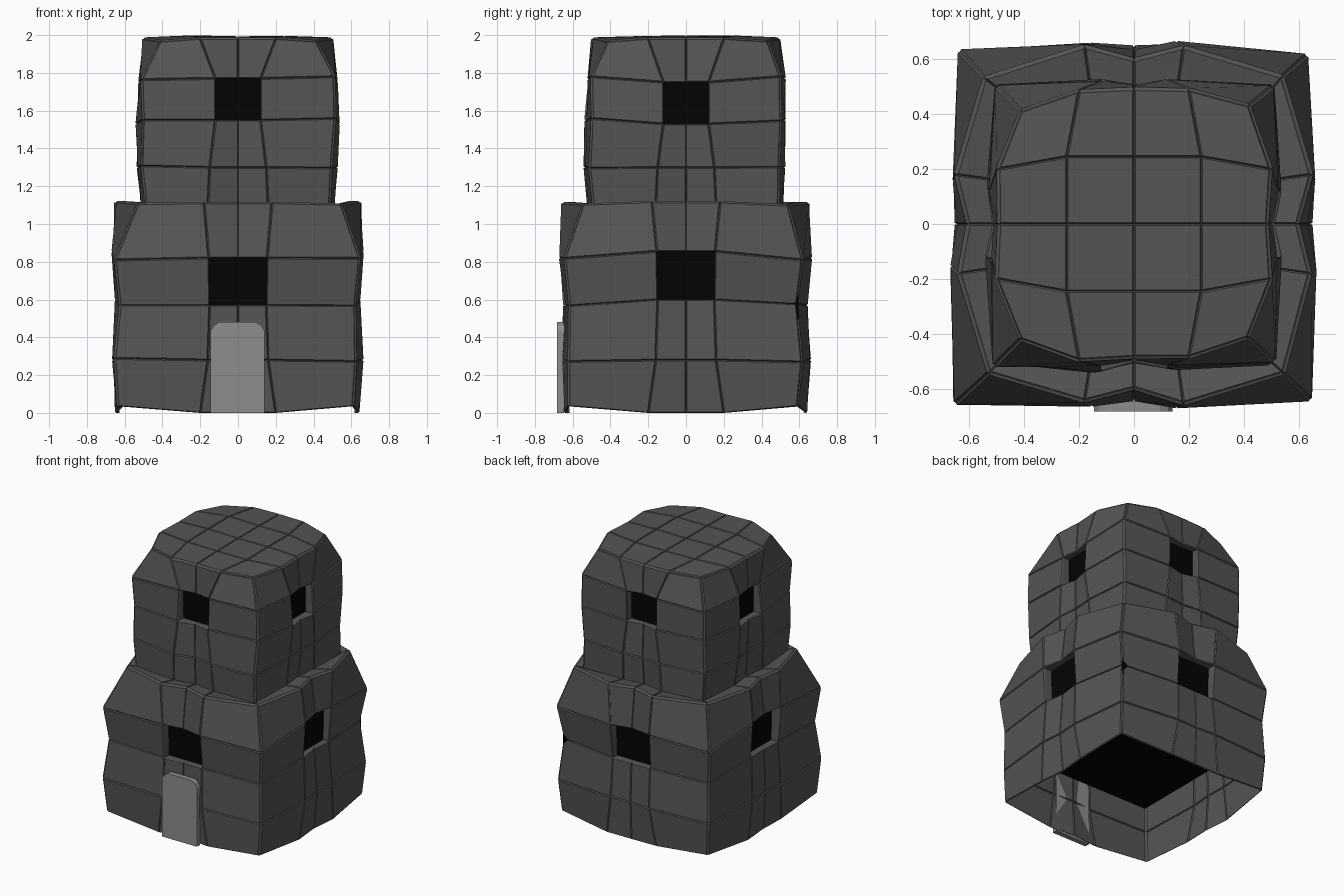
import bpy, bmesh, random
from mathutils import Vector

if "Cube" in bpy.data.objects:
    bpy.data.objects.remove(bpy.data.objects["Cube"])

random.seed(7)


def material(name, rgb):
    m = bpy.data.materials.new(name)
    m.diffuse_color = (*rgb, 1)
    m.use_nodes = True
    m.node_tree.nodes["Principled BSDF"].inputs["Base Color"].default_value = m.diffuse_color
    return m


STONE = material("dark grey stone", (0.09, 0.09, 0.09))
DOOR = material("light grey door", (0.27, 0.27, 0.27))
BLACK = material("black interior", (0.001, 0.001, 0.001))


def finish(bm, name, mat):
    me = bpy.data.meshes.new(name)
    bm.to_mesh(me)
    bm.free()
    me.materials.append(mat)
    ob = bpy.data.objects.new(name, me)
    bpy.context.collection.objects.link(ob)
    return ob


def box(bm, x0, x1, y0, y1, z0, z1):
    vs = bmesh.ops.create_cube(bm, size=1)["verts"]
    for v in vs:
        v.co = Vector((x1 if v.co.x > 0 else x0, y1 if v.co.y > 0 else y0,
                       z1 if v.co.z > 0 else z0))
    return vs


# Stone shell: stacked 16-point rings
# (height, corner reach, inner column position, column depth, middle depth, corner lift, lift on x sides)
RINGS = [
    (0.00, .615, .20, .635, .625, .035, 0),
    (0.28, .630, .16, .655, .640, 0, 0),
    (0.57, .612, .15, .635, .625, 0, .03),
    (0.82, .640, .155, .655, .635, 0, .035),
    (1.11, .535, .18, .645, .600, 0, .005),
    (1.09, .490, .16, .510, .490, 0, 0),
    (1.30, .500, .15, .525, .500, 0, 0),
    (1.55, .505, .12, .525, .500, 0, -.02),
    (1.77, .505, .12, .515, .495, 0, -.02),
    (1.98, .42, .20, .490, .490, -.015, 0),
]
WINDOW_ROWS = (2, 7)
# Lower storey corners differ slightly: front left, front right, back right, back left
CORNER_SHIFT = (.012, -.005, -.02, -.003)

bm = bmesh.new()
rings = []
for z, c, w, d, m, lift, side_lift in RINGS:
    ring = []
    for k in range(4):
        reach = c + (CORNER_SHIFT[k] if z < 1 else 0)
        for u, depth in ((-reach, reach), (-w, d), (0, m), (w, d)):
            corner = u == -reach
            r = random.uniform(-.010, .010)
            u += random.uniform(-.010, .010) if corner else 0
            x, y = u, -(depth + r)
            for _ in range(k):
                x, y = -y, x
            zz = z + (lift if corner else side_lift * (k % 2))
            if corner and 0.1 < z < 1.9:
                zz += random.uniform(-.012, .012)
            ring.append(bm.verts.new((x, y, zz)))
    rings.append(ring)

for row, (lo, hi) in enumerate(zip(rings, rings[1:])):
    for i in range(16):
        if row in WINDOW_ROWS and i % 4 in (1, 2):
            continue
        n = (i + 1) % 16
        bm.faces.new((lo[i], lo[n], hi[n], hi[i]))

# Roof grid closing the top ring
g, top = {}, rings[-1]
for i in range(4):
    g[i, 0], g[4, i] = top[i], top[4 + i]
    g[4 - i, 4], g[0, 4 - i] = top[8 + i], top[12 + i]
for a in range(1, 4):
    for b in range(1, 4):
        g[a, b] = bm.verts.new(((a - 2) * .245, (b - 2) * .245,
                                random.uniform(1.983, 1.992)))
for a in range(4):
    for b in range(4):
        bm.faces.new((g[a, b], g[a + 1, b], g[a + 1, b + 1], g[a, b + 1]))

# Window reveals run inward; blocks are then raised to leave grooves
blocks = list(bm.faces)
rims = [e for e in bm.edges if e.is_boundary and min(v.co.z for v in e.verts) > .3]
new = bmesh.ops.extrude_edge_only(bm, edges=rims)["geom"]
for v in (q for q in new if isinstance(q, bmesh.types.BMVert)):
    axis = 0 if abs(v.co.x) > abs(v.co.y) else 1
    reach = .59 if v.co.z < 1 else .465
    v.co[axis] = reach if v.co[axis] > 0 else -reach
bmesh.ops.inset_individual(bm, faces=blocks, thickness=.005, depth=.008,
                           use_even_offset=True)
finish(bm, "stone_tower", STONE)

# Black cores seen through the windows and the open base
for name, r, z0, z1 in (("lower_dark_core", .595, .42, .875),
                        ("upper_dark_core", .47, 1.5, 1.80)):
    bm = bmesh.new()
    box(bm, -r, r, -r, r, z0, z1)
    finish(bm, name, BLACK)

# Front door with clipped top corners
bm = bmesh.new()
box(bm, -.145, .14, -.683, -.645, 0, .48)
tops = [e for e in bm.edges if all(v.co.z > .4 for v in e.verts)
        and abs(e.verts[0].co.y - e.verts[1].co.y) > .01]
bmesh.ops.bevel(bm, geom=tops, offset=.045, segments=2, profile=.4, affect='EDGES')
finish(bm, "front_door", DOOR)
